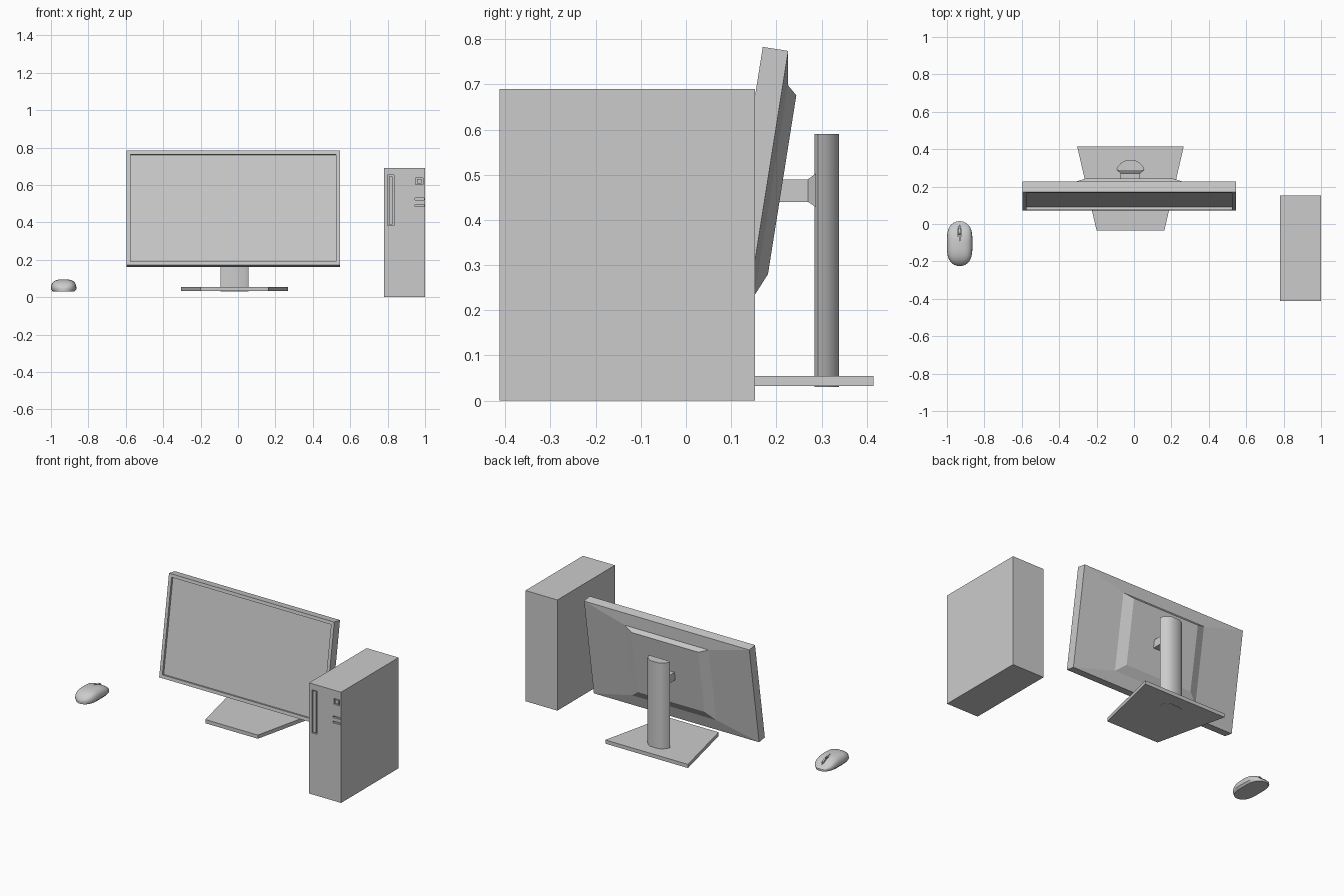
import bpy, bmesh, math

if "Cube" in bpy.data.objects:
    bpy.data.objects.remove(bpy.data.objects["Cube"], do_unlink=True)

grey = bpy.data.materials.new("light_grey")
grey.use_nodes = True
grey.diffuse_color = (0.6, 0.6, 0.6, 1)
grey.node_tree.nodes["Principled BSDF"].inputs["Base Color"].default_value = (0.6, 0.6, 0.6, 1)


def finish(name, bm, smooth=False):
    bmesh.ops.recalc_face_normals(bm, faces=bm.faces)
    mesh = bpy.data.meshes.new(name)
    bm.to_mesh(mesh)
    bm.free()
    mesh.materials.append(grey)
    ob = bpy.data.objects.new(name, mesh)
    bpy.context.collection.objects.link(ob)
    bpy.ops.object.select_all(action='DESELECT')
    ob.select_set(True)
    bpy.context.view_layer.objects.active = ob
    if smooth:
        bpy.ops.object.shade_smooth_by_angle(angle=math.radians(40))
    return ob


def loft(name, rings, smooth=False):
    """Skin equal-length point rings and cap both ends."""
    bm = bmesh.new()
    rows = [[bm.verts.new(p) for p in ring] for ring in rings]
    n = len(rows[0])
    for a, b in zip(rows, rows[1:]):
        for i in range(n):
            j = (i + 1) % n
            bm.faces.new((a[i], a[j], b[j], b[i]))
    bm.faces.new(rows[0])
    bm.faces.new(rows[-1])
    return finish(name, bm, smooth)


def rect(half, z0, z1, y, cx=0):
    return [(cx - half, y, z0), (cx + half, y, z0), (cx + half, y, z1), (cx - half, y, z1)]


def box(name, x0, x1, y0, y1, z0, z1):
    half, cx = (x1 - x0) / 2, (x0 + x1) / 2
    return loft(name, [rect(half, z0, z1, y0, cx), rect(half, z0, z1, y1, cx)])


def prism(name, outline, z0, z1, smooth=False):
    return loft(name, [[(x, y, z) for x, y in outline] for z in (z0, z1)], smooth)


def cut(target, *bounds):
    cutter = box("cutter", *bounds)
    mod = target.modifiers.new("cut", 'BOOLEAN')
    mod.operation, mod.solver, mod.object = 'DIFFERENCE', 'EXACT', cutter
    bpy.context.view_layer.objects.active = target
    bpy.ops.object.modifier_apply(modifier=mod.name)
    bpy.data.objects.remove(cutter, do_unlink=True)


# Tower case with recessed drive bay, power button and ports
FRONT = -0.413
tower = box("tower_case", 0.78, 1.0, FRONT, 0.153, 0, 0.69)
for name, x0, x1, z0, z1 in (("drive_bay_cover", 0.80, 0.833, 0.383, 0.652),
                             ("power_button", 0.95, 0.988, 0.602, 0.638)):
    cut(tower, x0, x1, FRONT - 0.02, FRONT + 0.012, z0, z1)
    g = 0.006
    box(name, x0 + g, x1 - g, FRONT + 0.002, FRONT + 0.013, z0 + g, z1 - g)
for z in (0.485, 0.518):
    cut(tower, 0.945, 0.995, FRONT - 0.02, FRONT + 0.012, z, z + 0.011)

# Tilted display: recessed screen, bezel, tapered back, raised rear housing
display = loft("display", [rect(half, -low, -high, depth) for half, high, low, depth in (
    (0.55, 0.02, 0.60, 0.014),
    (0.55, 0.02, 0.60, 0),
    (0.57, 0, 0.62, 0),
    (0.57, 0, 0.62, 0.057),
    (0.29, 0.075, 0.546, 0.068),
    (0.23, 0.094, 0.495, 0.09))])
display.location = (-0.025, 0.17, 0.783)
display.rotation_euler.x = math.radians(-9)

# Stand: foot plate, rounded column, flared arm
SX = -0.019
prism("stand_foot", [(SX - 0.181, -0.036), (SX + 0.181, -0.036),
                     (SX + 0.285, 0.415), (SX - 0.285, 0.415)], 0.032, 0.055)
half_outline = [(0.06, 0.284), (0.075, 0.292), (0.066, 0.31), (0.05, 0.327), (0.028, 0.339)]
outline = [(SX + x, y) for x, y in half_outline] + [(SX - x, y) for x, y in reversed(half_outline)]
prism("stand_column", outline, 0.03, 0.59, smooth=True)
loft("stand_arm", [rect(0.052, 0.44, 0.49, 0.2, SX),
                   rect(0.052, 0.44, 0.49, 0.27, SX),
                   rect(0.073, 0.428, 0.503, 0.288, SX)])

# Mouse: rounded shell with a flat underside
MX, MY, LENGTH = -0.932, -0.105, 0.12
ROWS, ARC = 28, 20
rings = []
for r in range(ROWS + 1):
    t = -0.998 * math.cos(math.pi * r / ROWS)
    w = 0.068 * (1 - abs(t) ** 3.5) ** 0.5
    h = 0.053 * (1 - 0.75 * abs(t + 0.1) ** 2.6) * (1 - t ** 8) ** 0.5
    y = MY + t * LENGTH
    ring = []
    for k in range(ARC + 1):
        a = math.pi * k / ARC
        c, s = math.cos(a), max(math.sin(a), 0)
        ring.append((MX + w * math.copysign(abs(c) ** 0.7, c), y, 0.042 + h * s ** 0.7))
    ring += [(MX - 0.85 * w, y, 0.03), (MX + 0.85 * w, y, 0.03)]
    rings.append(ring)
mouse = loft("mouse_shell", rings, smooth=True)

# Button seam, wheel slot and scroll wheel
cut(mouse, MX - 0.002, MX + 0.002, -0.09, 0.03, 0.06, 0.12)
cut(mouse, MX - 0.008, MX + 0.008, -0.066, -0.014, 0.066, 0.12)
wheel = [[(MX + dx, -0.04 + 0.018 * math.cos(a), 0.07 + 0.018 * math.sin(a))
          for a in (math.tau * i / 20 for i in range(20))] for dx in (-0.005, 0.005)]
loft("scroll_wheel", wheel, smooth=True)
